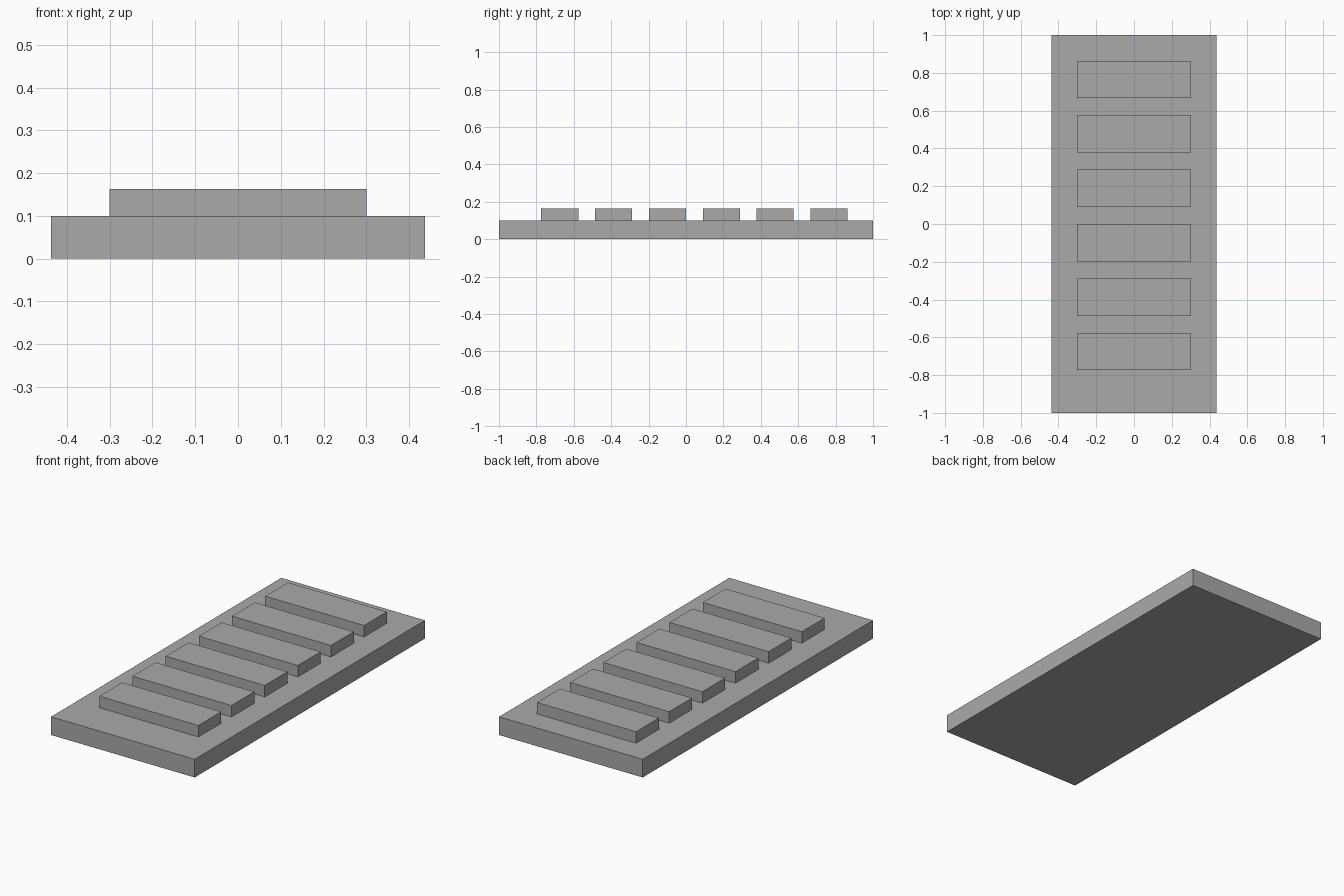
import bpy

# Remove the default cube
cube = bpy.data.objects.get("Cube")
if cube:
    bpy.data.objects.remove(cube, do_unlink=True)

# Single flat grey
grey = bpy.data.materials.new("plain grey")
grey.use_nodes = True
colour = (0.4, 0.4, 0.4, 1)
grey.diffuse_color = colour
grey.node_tree.nodes["Principled BSDF"].inputs["Base Color"].default_value = colour


def box(name, size, bottom_centre):
    """Add a sharp-edged box standing on the given point."""
    x, y, z = bottom_centre
    bpy.ops.mesh.primitive_cube_add(size=1, location=(x, y, z + size[2] / 2))
    obj = bpy.context.object
    obj.name = name
    obj.scale = size
    bpy.ops.object.transform_apply(location=False, rotation=False, scale=True)
    obj.data.materials.append(grey)
    return obj


# Base slab
BASE_HEIGHT = 0.1
box("base_slab", (0.874, 2, BASE_HEIGHT), (0, 0, 0))

# Row of raised bars, set slightly towards the back
BAR_SIZE = (0.602, 0.198, 0.063)
FIRST_Y, PITCH = -0.675, 0.288
for i in range(6):
    box(f"raised_bar_{i + 1}", BAR_SIZE, (0, FIRST_Y + i * PITCH, BASE_HEIGHT))
